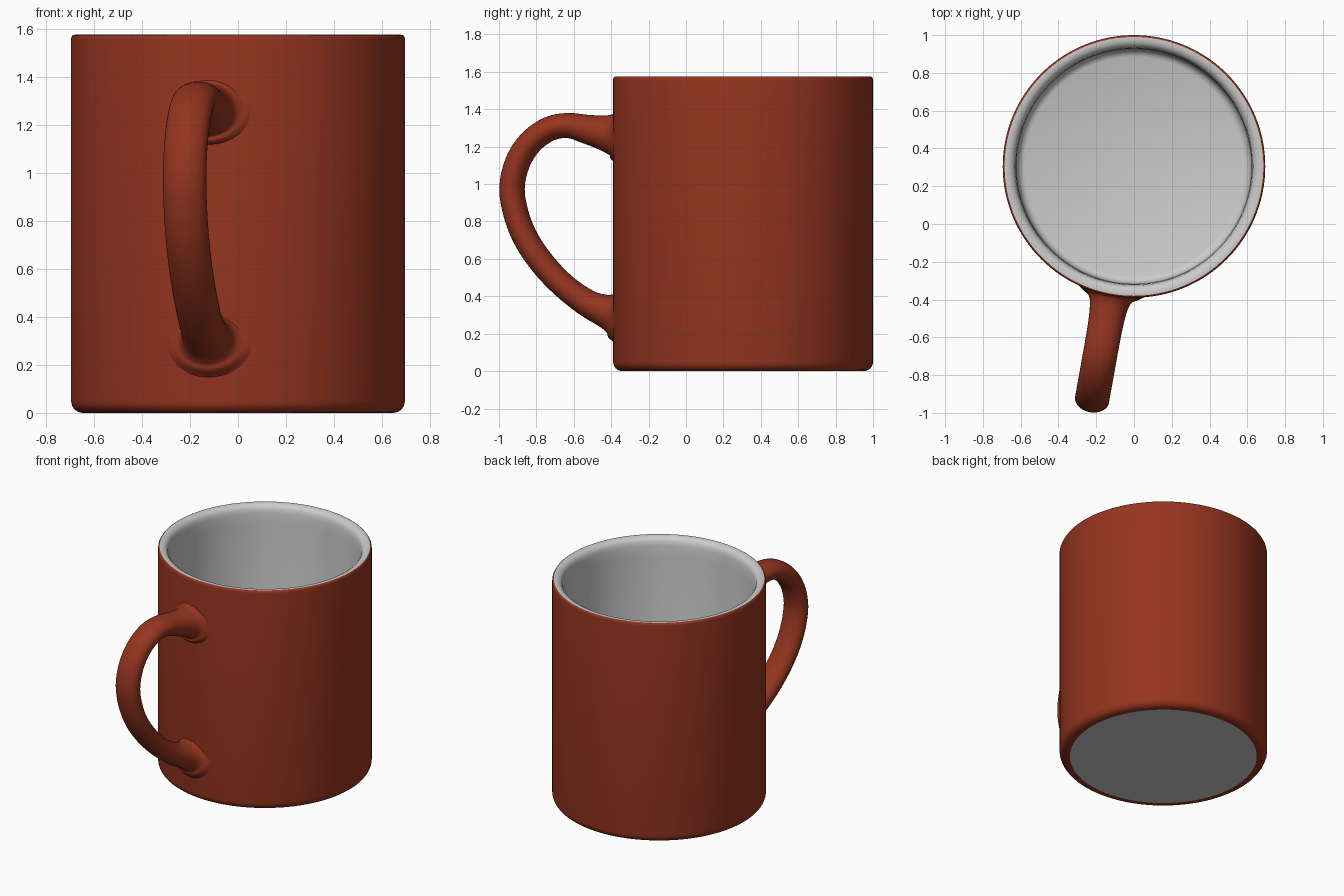
import bpy, bmesh, math
from mathutils import Vector

if "Cube" in bpy.data.objects:
    bpy.data.objects.remove(bpy.data.objects["Cube"])

CY = 0.305      # mug axis position on y
R = 0.695       # outer radius
SEG = 128


def material(name, color):
    m = bpy.data.materials.new(name)
    m.diffuse_color = color
    m.use_nodes = True
    m.node_tree.nodes["Principled BSDF"].inputs["Base Color"].default_value = m.diffuse_color
    return m


def finish(bm, name, mat=None, angle=40):
    me = bpy.data.meshes.new(name)
    bm.to_mesh(me)
    bm.free()
    ob = bpy.data.objects.new(name, me)
    bpy.context.collection.objects.link(ob)
    ob.location.y = CY
    if mat:
        me.materials.append(mat)
    bpy.ops.object.select_all(action='DESELECT')
    bpy.context.view_layer.objects.active = ob
    ob.select_set(True)
    bpy.ops.object.shade_smooth_by_angle(angle=math.radians(angle))
    return ob


def lathe(name, profile, mat=None):
    """Revolve an (r, z) profile; runs bottom-outside-up, then down inside."""
    bm = bmesh.new()
    rings = []
    for r, z in profile:
        n = 1 if r == 0 else SEG
        rings.append([bm.verts.new((r * math.cos(2 * math.pi * i / SEG),
                                    r * math.sin(2 * math.pi * i / SEG), z)) for i in range(n)])
    for a, b in zip(rings, rings[1:]):
        for i in range(SEG):
            j = (i + 1) % SEG
            if len(a) == 1:
                bm.faces.new((a[0], b[j], b[i]))
            elif len(b) == 1:
                bm.faces.new((a[i], a[j], b[0]))
            else:
                bm.faces.new((a[i], a[j], b[j], b[i]))
    return finish(bm, name, mat)


red = material("red_glaze", (0.30, 0.035, 0.014, 1))

# Outer wall with rounded foot and rim edge
foot = [(0.645 + 0.05 * math.sin(a), 0.05 - 0.05 * math.cos(a))
        for a in (math.pi / 2 * k / 6 for k in range(7))]
lathe("mug_wall", [(0.625, 0)] + foot +
      [(R, 1.555), (0.694, 1.564), (0.690, 1.571), (0.685, 1.574)], red)

# Unglazed base
lathe("mug_base", [(0, 0), (0.625, 0)])

# Pale rim and lining
lathe("mug_lining", [(0.685, 1.574), (0.672, 1.575), (0.655, 1.571), (0.641, 1.562),
                     (0.631, 1.547), (0.626, 1.52), (0.622, 1.45), (0.62, 0.13),
                     (0.614, 0.105), (0.60, 0.088), (0.58, 0.08), (0, 0.08)])

# Handle sections: radius from axis, height, half thickness, half width
sections = [Vector(s) for s in (
    (0.680, 1.265, 0.165, 0.21), (0.694, 1.265, 0.145, 0.175), (0.703, 1.266, 0.122, 0.138),
    (0.722, 1.268, 0.107, 0.114), (0.767, 1.276, 0.092, 0.100), (0.849, 1.293, 0.078, 0.093),
    (0.950, 1.313, 0.067, 0.091), (1.052, 1.295, 0.066, 0.091), (1.153, 1.225, 0.066, 0.091),
    (1.225, 1.115, 0.067, 0.091), (1.255, 0.975, 0.067, 0.091), (1.230, 0.830, 0.067, 0.091),
    (1.174, 0.697, 0.067, 0.091), (1.082, 0.567, 0.067, 0.091), (0.970, 0.453, 0.067, 0.091),
    (0.849, 0.365, 0.073, 0.093), (0.767, 0.328, 0.085, 0.100), (0.722, 0.314, 0.102, 0.114),
    (0.703, 0.309, 0.120, 0.138), (0.694, 0.307, 0.145, 0.175), (0.680, 0.306, 0.165, 0.21))]


def smooth_path(p, steps):
    """Catmull-Rom interpolation of the sections."""
    out = []
    for i in range(len(p) - 1):
        a, b, c, d = p[max(i - 1, 0)], p[i], p[i + 1], p[min(i + 2, len(p) - 1)]
        for k in range(steps):
            t = k / steps
            out.append(0.5 * (2 * b + (c - a) * t + (2 * a - 5 * b + 4 * c - d) * t * t
                              + (3 * b - a - 3 * c + d) * t ** 3))
    return out + [p[-1]]


# Sweep the handle; its roots follow the curve of the wall
path = smooth_path(sections, 4)
bm = bmesh.new()
rings, N = [], 32
for i, (r, z, t, w) in enumerate(path):
    a, b = path[max(i - 1, 0)], path[min(i + 1, len(path) - 1)]
    tr, tz = Vector((b[0] - a[0], b[1] - a[1])).normalized()
    near = min(1, max(0, (0.85 - r) / 0.15))
    ring = []
    for k in range(N):
        ang = 2 * math.pi * k / N
        u, s = t * math.cos(ang), w * math.sin(ang)
        drop = near * (R - math.sqrt(R * R - s * s))
        ring.append(bm.verts.new((s, -(r - tz * u - drop), z + tr * u)))
    rings.append(ring)
for a, b in zip(rings, rings[1:]):
    for k in range(N):
        j = (k + 1) % N
        bm.faces.new((a[k], a[j], b[j], b[k]))
bmesh.ops.recalc_face_normals(bm, faces=bm.faces)
handle = finish(bm, "handle", red, 60)
handle.rotation_euler.z = math.radians(-10.2)
